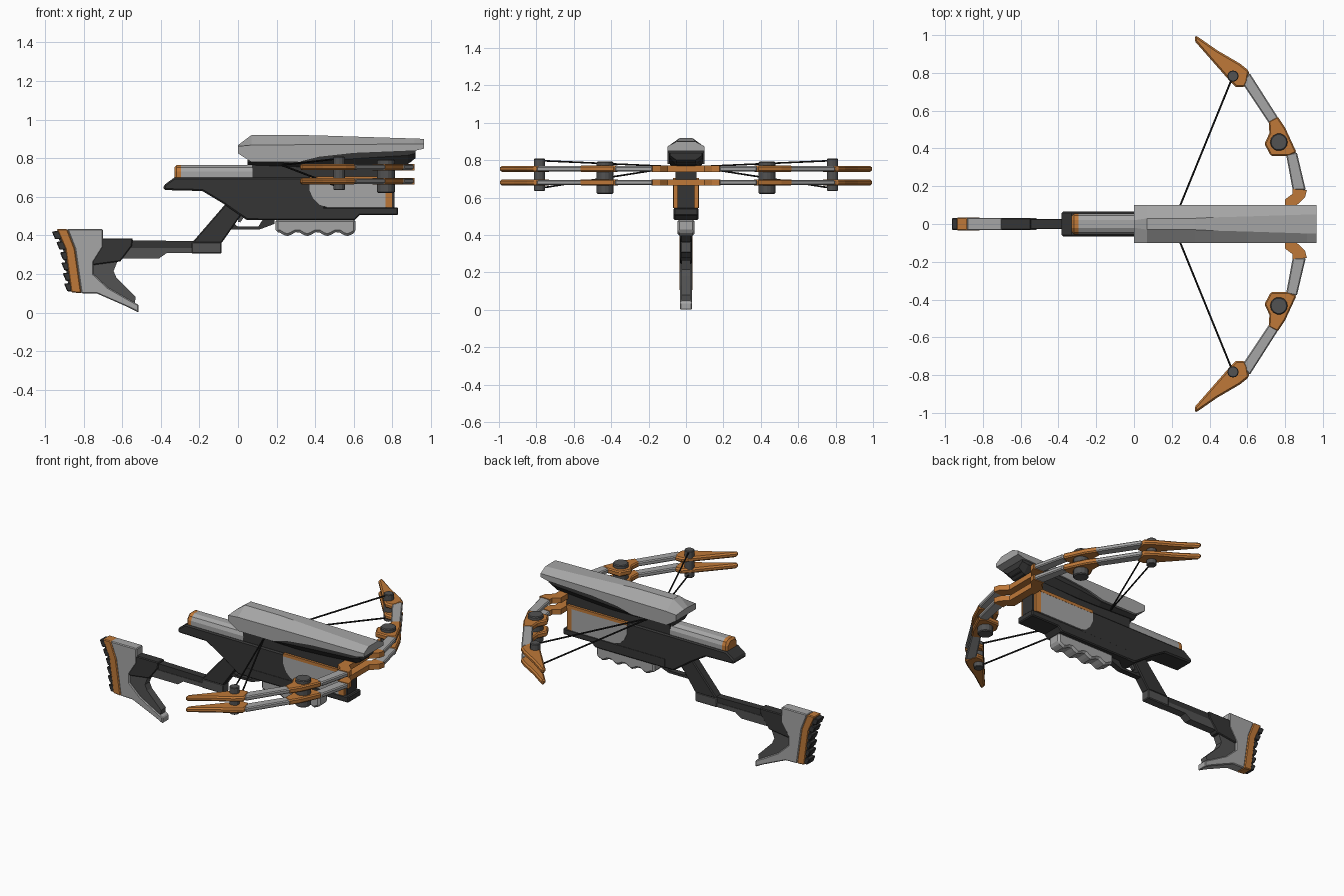
import bpy, bmesh, math
from mathutils import Vector


def material(name, r, g, b):
    m = bpy.data.materials.new(name)
    m.diffuse_color = (r, g, b, 1)
    return m


LIGHT = material("light grey", 0.38, 0.38, 0.38)
MID = material("mid grey", 0.085, 0.085, 0.085)
DARK = material("dark grey", 0.036, 0.036, 0.036)
ORANGE = material("orange", 0.52, 0.19, 0.04)
BLACK = material("string black", 0.012, 0.012, 0.012)


def loft(name, rings, mat, bevel=0):
    """Closed solid through rings of equal point count."""
    bm = bmesh.new()
    rows = [[bm.verts.new(p) for p in ring] for ring in rings]
    n = len(rows[0])
    bm.faces.new(rows[0])
    bm.faces.new(rows[-1])
    for a, b in zip(rows, rows[1:]):
        for i in range(n):
            j = (i + 1) % n
            bm.faces.new((a[i], a[j], b[j], b[i]))
    bmesh.ops.recalc_face_normals(bm, faces=bm.faces)
    me = bpy.data.meshes.new(name)
    bm.to_mesh(me)
    bm.free()
    me.materials.append(mat)
    ob = bpy.data.objects.new(name, me)
    bpy.context.collection.objects.link(ob)
    if bevel:
        mod = ob.modifiers.new("chamfer", 'BEVEL')
        mod.width = bevel
        mod.segments = 1
        mod.limit_method = 'ANGLE'
        mod.angle_limit = math.radians(50)
    return ob


def side(name, pts, half, mat, bevel=0):
    """Side profile (x, z) spread evenly across y."""
    return loft(name, [[(x, y, z) for x, z in pts] for y in (-half, half)], mat, bevel)


def plan(name, pts, z, thick, s, mat, bevel=0):
    """Plan outline (x, y) given thickness about z, mirrored by s."""
    return loft(name, [[(x, s * y, h) for x, y in pts]
                       for h in (z - thick / 2, z + thick / 2)], mat, bevel)


def rod(name, a, b, r, n, mat, bevel=0):
    a, b = Vector(a), Vector(b)
    q = (b - a).to_track_quat('Z', 'Y')
    ring = [q @ Vector((r * math.cos(2 * math.pi * i / n), r * math.sin(2 * math.pi * i / n), 0))
            for i in range(n)]
    return loft(name, [[p + v for v in ring] for p in (a, b)], mat, bevel)


def hood(name, sections, mat):
    """Sections: x, bottom z, bottom half, side z, side half, top z, top half."""
    rings = []
    for x, zb, wb, zs, ws, zt, wt in sections:
        half = [(wb, zb), (ws, zs), (wt, zt)]
        rings.append([(x, y, z) for y, z in half] + [(x, -y, z) for y, z in reversed(half)])
    return loft(name, rings, mat)


# Top cover and the dark rail beneath it
hood("top_cover", [
    (0.00, 0.825, 0.10, 0.862, 0.10, 0.868, 0.02),
    (0.07, 0.78, 0.10, 0.868, 0.10, 0.92, 0.03),
    (0.32, 0.78, 0.10, 0.870, 0.10, 0.92, 0.03),
    (0.42, 0.805, 0.10, 0.871, 0.10, 0.918, 0.035),
    (0.60, 0.825, 0.10, 0.872, 0.10, 0.912, 0.04),
    (0.915, 0.838, 0.10, 0.873, 0.10, 0.902, 0.05),
    (0.965, 0.85, 0.10, 0.873, 0.10, 0.90, 0.05)], LIGHT)
hood("under_rail", [
    (0.05, 0.765, 0.06, 0.78, 0.085, 0.79, 0.085),
    (0.32, 0.755, 0.06, 0.775, 0.085, 0.79, 0.085),
    (0.48, 0.752, 0.06, 0.79, 0.09, 0.82, 0.09),
    (0.88, 0.77, 0.05, 0.815, 0.09, 0.84, 0.09),
    (0.92, 0.80, 0.05, 0.825, 0.085, 0.845, 0.085)], DARK)
side("nose_block", [(0.60, 0.70), (0.87, 0.775), (0.90, 0.78), (0.90, 0.82), (0.60, 0.82)], 0.05, DARK)

# Main body
side("body_rear", [(-0.385, 0.635), (-0.385, 0.66), (-0.33, 0.70), (0.45, 0.70), (0.45, 0.48),
                   (0.045, 0.48), (-0.035, 0.535), (-0.08, 0.567), (-0.185, 0.63)], 0.065, DARK, 0.008)
side("body_upper", [(0.075, 0.68), (0.075, 0.785), (0.81, 0.785), (0.81, 0.68)], 0.055, DARK)
side("body_front", [(0.4, 0.52), (0.4, 0.72), (0.81, 0.72), (0.81, 0.52)], 0.045, DARK)
side("lower_slab", [(0.1, 0.48), (0.1, 0.545), (0.83, 0.545), (0.83, 0.505), (0.63, 0.505),
                    (0.605, 0.48)], 0.066, DARK, 0.006)

# Side panels with orange trim
side("side_panel", [(0.37, 0.685), (0.37, 0.635), (0.39, 0.59), (0.42, 0.56), (0.46, 0.545),
                    (0.765, 0.545), (0.765, 0.685)], 0.069, LIGHT)
side("panel_top_trim", [(0.37, 0.685), (0.37, 0.705), (0.80, 0.705), (0.80, 0.685)], 0.07, ORANGE)
for s in (-1, 1):
    plan("panel_front_trim", [(0.765, 0.04), (0.80, 0.04), (0.80, 0.066), (0.765, 0.07)],
         0.615, 0.14, s, ORANGE)

# Rear barrel
def barrel_ring(x, k=0.0):
    half = [(0.055 - k, 0.69), (0.055 - k, 0.73), (0.045 - k, 0.752 - k), (0.022, 0.765 - k)]
    return [(x, y, z) for y, z in half] + [(x, -y, z) for y, z in reversed(half)]


loft("rear_barrel", [barrel_ring(-0.295), barrel_ring(0.08)], LIGHT)
loft("barrel_cap", [barrel_ring(-0.33, 0.012), barrel_ring(-0.318), barrel_ring(-0.295)], ORANGE)

# Foregrip with a wavy underside
wave = [(0.61 - 0.415 * i / 20, 0.407 + 0.011 * math.cos(2 * math.pi * i / 5 + 0.5)) for i in range(21)]
side("foregrip", [(0.195, 0.485), (0.61, 0.485)] + wave, 0.046, LIGHT, 0.012)

# Trigger, guard and sloping strut
side("trigger_guard", [(-0.05, 0.53), (-0.045, 0.43), (0.11, 0.43), (0.19, 0.46), (0.19, 0.49),
                       (0.13, 0.485), (0.105, 0.445), (0.0, 0.445), (-0.02, 0.46), (0.0, 0.53)],
     0.018, DARK)
side("trigger", [(0.01, 0.52), (0.0, 0.47), (0.012, 0.468), (0.035, 0.50)], 0.008, MID)
side("stock_strut", [(-0.24, 0.36), (-0.05, 0.58), (0.05, 0.56), (0.02, 0.51), (-0.085, 0.36)],
     0.03, DARK, 0.006)

# Stock arm
side("arm_base", [(-0.24, 0.305), (-0.24, 0.365), (-0.085, 0.365), (-0.085, 0.305)], 0.03, MID, 0.005)
side("arm_top", [(-0.58, 0.335), (-0.56, 0.375), (-0.23, 0.37), (-0.23, 0.33)], 0.023, DARK)
side("arm_bottom", [(-0.61, 0.28), (-0.58, 0.335), (-0.23, 0.335), (-0.23, 0.308), (-0.37, 0.308),
                    (-0.41, 0.28)], 0.026, MID)
side("arm_socket", [(-0.72, 0.385), (-0.545, 0.385), (-0.55, 0.345), (-0.61, 0.265), (-0.76, 0.245)],
     0.031, DARK, 0.005)

# Shoulder butt
side("butt_grip", [(-0.77, 0.25), (-0.625, 0.265), (-0.645, 0.215), (-0.63, 0.18), (-0.53, 0.08),
                   (-0.535, 0.05), (-0.70, 0.12), (-0.77, 0.19)], 0.024, MID)
side("butt_shell", [(-0.885, 0.433), (-0.70, 0.433), (-0.70, 0.34), (-0.75, 0.26), (-0.75, 0.20),
                    (-0.675, 0.13), (-0.57, 0.07), (-0.515, 0.04), (-0.515, 0.0), (-0.57, 0.028),
                    (-0.73, 0.098), (-0.812, 0.10), (-0.845, 0.33)], 0.033, LIGHT, 0.005)
side("butt_band", [(-0.94, 0.433), (-0.885, 0.433), (-0.845, 0.33), (-0.812, 0.10), (-0.865, 0.105),
                   (-0.895, 0.33)], 0.034, ORANGE, 0.005)
side("pad_backing", [(-0.945, 0.42), (-0.90, 0.42), (-0.86, 0.33), (-0.83, 0.11), (-0.875, 0.11),
                     (-0.907, 0.33)], 0.028, DARK)
for i in range(6):
    z = 0.425 - 0.054 * i
    edge = -0.895 - 0.42 * (z - 0.33) if z > 0.33 else -0.895 + 0.133 * (0.33 - z)
    side("recoil_pad", [(edge - 0.03, z - 0.005), (edge + 0.02, z), (edge + 0.025, z - 0.045),
                        (edge - 0.013, z - 0.045)], 0.031, DARK, 0.004)

# Bow limbs: two stacked layers, mirrored left and right
CENTRE = [(0.80, 0), (0.80, 0.13), (0.84, 0.16), (0.84, 0.185), (0.915, 0.18), (0.905, 0.14),
          (0.862, 0.10), (0.862, 0)]
INNER = [(0.84, 0.18), (0.91, 0.178), (0.862, 0.38), (0.805, 0.37)]
NODE = [(0.86, 0.38), (0.82, 0.36), (0.725, 0.36), (0.69, 0.425), (0.717, 0.48), (0.713, 0.545),
        (0.76, 0.57), (0.80, 0.51)]
OUTER = [(0.765, 0.56), (0.717, 0.53), (0.57, 0.75), (0.612, 0.80)]
TIP = [(0.61, 0.81), (0.60, 0.75), (0.587, 0.725), (0.54, 0.725), (0.50, 0.765), (0.32, 0.97),
       (0.325, 1.0), (0.44, 0.92), (0.56, 0.85)]
for s in (-1, 1):
    for z in (0.754, 0.681):
        plan("limb_centre", CENTRE, z, 0.034, s, ORANGE)
        plan("limb_inner", INNER, z, 0.028, s, LIGHT, 0.006)
        plan("limb_node", NODE, z, 0.034, s, ORANGE, 0.007)
        plan("limb_outer", OUTER, z, 0.028, s, LIGHT, 0.006)
        plan("limb_tip", TIP, z, 0.032, s, ORANGE, 0.009)
    # Pivots and string wheels
    rod("limb_pivot", (0.767, s * 0.433, 0.62), (0.767, s * 0.433, 0.793), 0.046, 14, MID, 0.005)
    rod("string_post", (0.524, s * 0.783, 0.635), (0.524, s * 0.783, 0.808), 0.03, 12, MID, 0.004)
    for z in (0.798, 0.65):
        rod("bow_string", (0.524, s * 0.783, z), (0.225, s * 0.05, 0.765), 0.005, 6, BLACK)
